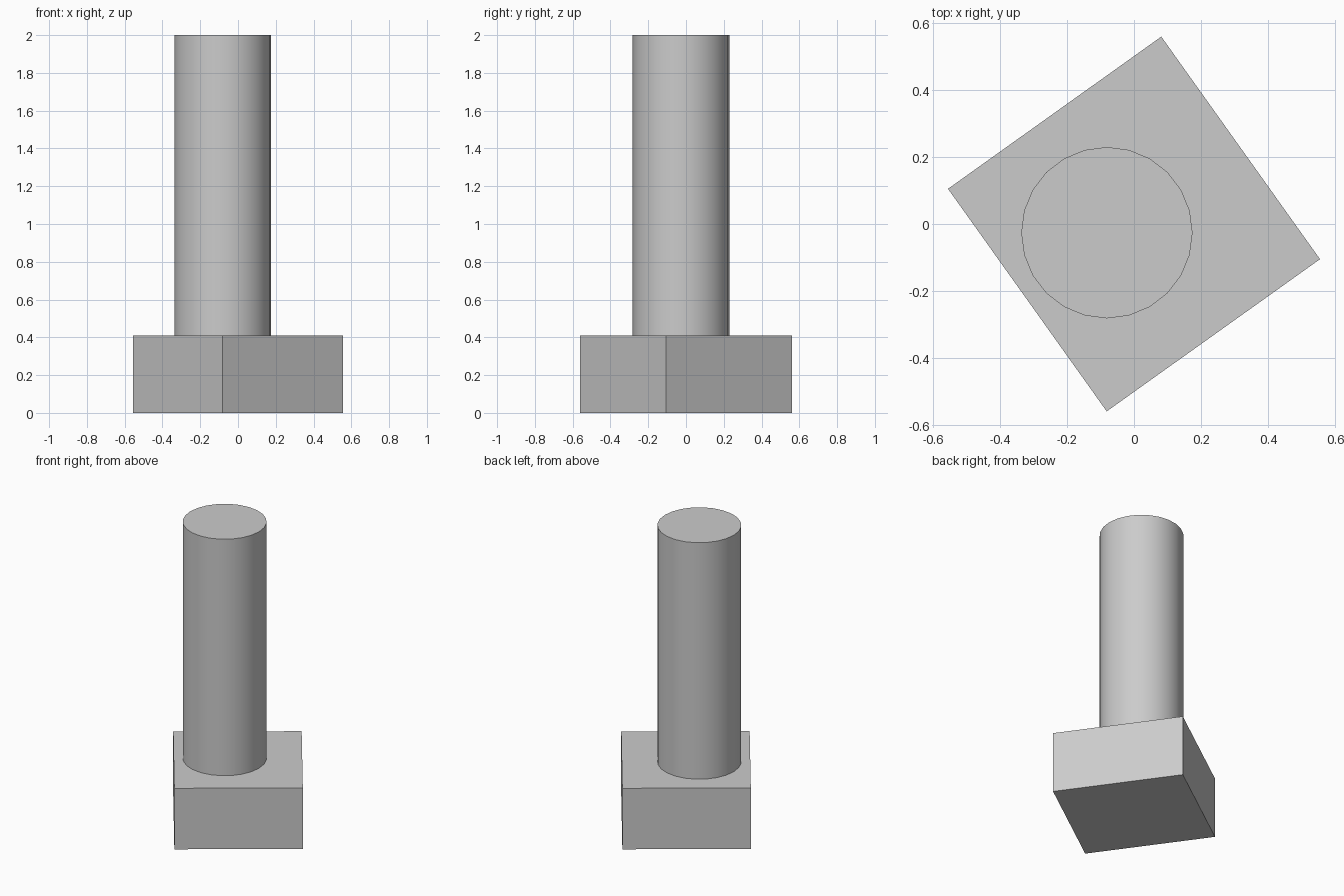
import bpy
import math

cube = bpy.data.objects.get("Cube")
if cube:
    bpy.data.objects.remove(cube, do_unlink=True)

# One plain grey for the whole model
grey = bpy.data.materials.new("light_grey")
grey.use_nodes = True
colour = (0.6, 0.6, 0.6, 1)
grey.diffuse_color = colour
grey.node_tree.nodes["Principled BSDF"].inputs["Base Color"].default_value = colour

BASE_HEIGHT = 0.41
TOP = 2.0
TURN = math.radians(35.5)


def finish(name):
    obj = bpy.context.object
    obj.name = name
    obj.data.materials.append(grey)
    return obj


# Turned rectangular block
bpy.ops.mesh.primitive_cube_add(size=1, location=(0, 0, BASE_HEIGHT / 2), rotation=(0, 0, TURN))
base = finish("base_block")
base.scale = (0.783, 0.817, BASE_HEIGHT)
bpy.ops.object.transform_apply(location=False, rotation=False, scale=True)

# Off-centre round post standing on the block
bpy.ops.mesh.primitive_cylinder_add(
    vertices=24, radius=0.256, depth=TOP - BASE_HEIGHT,
    location=(-0.081, -0.026, (TOP + BASE_HEIGHT) / 2))
finish("round_post")
bpy.ops.object.shade_smooth_by_angle(angle=math.radians(30))
